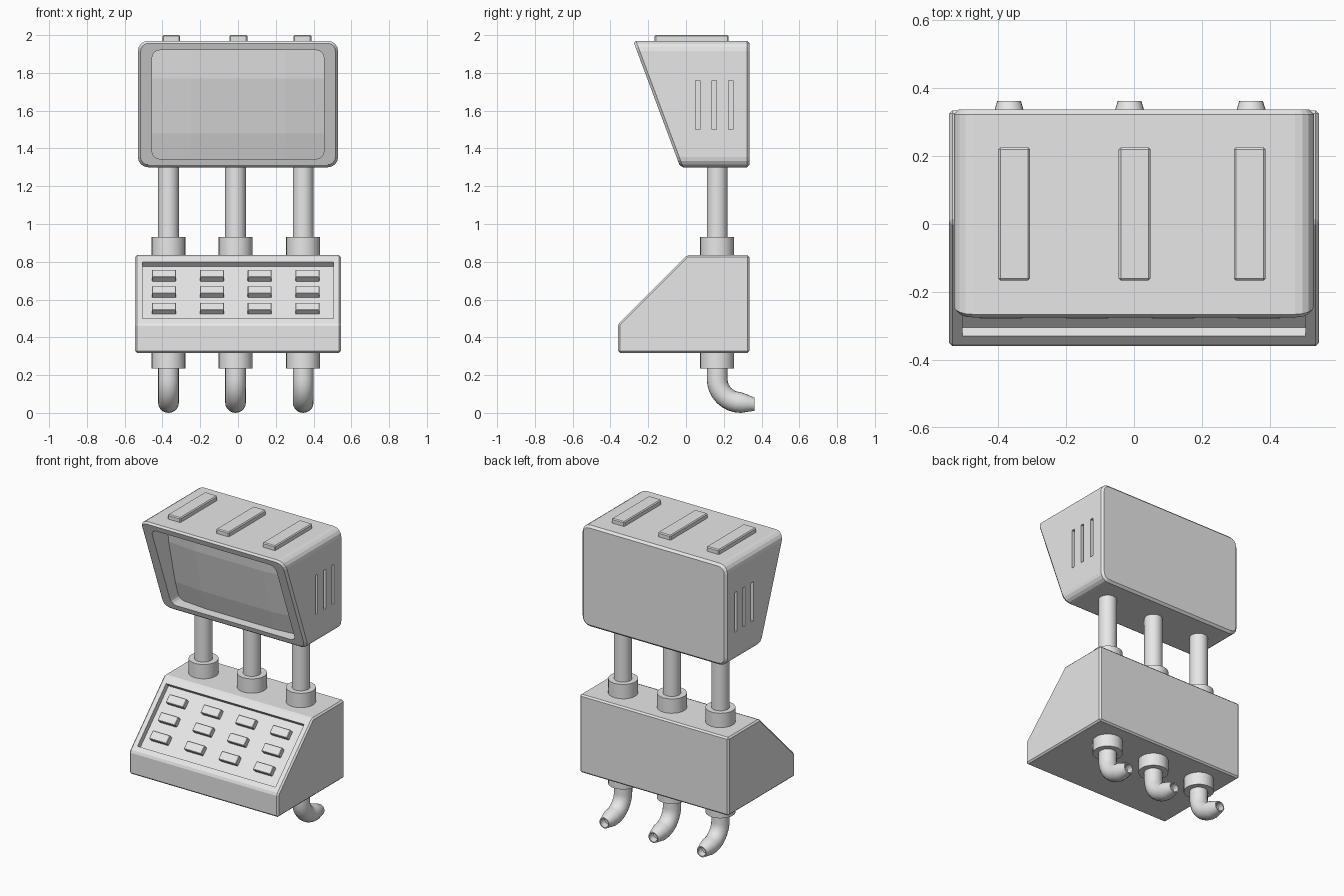
import bpy, bmesh, math
from mathutils import Vector, Matrix

cube = bpy.data.objects.get("Cube")
if cube:
    bpy.data.objects.remove(cube, do_unlink=True)

grey = bpy.data.materials.new("light_grey")
grey.use_nodes = True
grey.diffuse_color = (0.8, 0.8, 0.8, 1)
grey.node_tree.nodes["Principled BSDF"].inputs["Base Color"].default_value = (0.8, 0.8, 0.8, 1)


def finish(name, bm, smooth=False):
    bmesh.ops.recalc_face_normals(bm, faces=bm.faces)
    mesh = bpy.data.meshes.new(name)
    bm.to_mesh(mesh)
    bm.free()
    mesh.materials.append(grey)
    ob = bpy.data.objects.new(name, mesh)
    bpy.context.collection.objects.link(ob)
    if smooth:
        activate(ob)
        bpy.ops.object.shade_smooth_by_angle(angle=math.radians(40))
    return ob


def activate(ob):
    bpy.ops.object.select_all(action='DESELECT')
    ob.select_set(True)
    bpy.context.view_layer.objects.active = ob


def skin(name, rings, bevel=0, smooth=False):
    """Joins equal rings of points into a closed solid."""
    bm = bmesh.new()
    loops = [[bm.verts.new(p) for p in ring] for ring in rings]
    n = len(loops[0])
    for a, b in zip(loops, loops[1:]):
        for i in range(n):
            j = (i + 1) % n
            bm.faces.new((a[i], a[j], b[j], b[i]))
    caps = [bm.faces.new(loops[0]), bm.faces.new(loops[-1])]
    bmesh.ops.recalc_face_normals(bm, faces=bm.faces)
    if bevel:
        edges = {e for e in bm.edges if e.calc_face_angle(0) > math.radians(35)}
        edges |= {e for f in caps for e in f.edges}
        bmesh.ops.bevel(bm, geom=list(edges), offset=bevel, segments=1,
                        affect='EDGES', clamp_overlap=True)
    return finish(name, bm, smooth)


def box(name, size, matrix, bevel=0):
    bm = bmesh.new()
    bmesh.ops.create_cube(bm, size=1, matrix=Matrix.Diagonal((*size, 1)))
    if bevel:
        bmesh.ops.bevel(bm, geom=bm.edges[:], offset=bevel, segments=1, affect='EDGES')
    bm.transform(matrix)
    return finish(name, bm)


def cylinder(name, x, y, z0, z1, r):
    rings = [[(x + r * math.cos(a * math.tau / 24), y + r * math.sin(a * math.tau / 24), z)
              for a in range(24)] for z in (z0, z1)]
    return skin(name, rings, smooth=True)


def cut(target, cutter):
    cutter.hide_render = True
    activate(target)
    mod = target.modifiers.new("cut", 'BOOLEAN')
    mod.operation, mod.solver, mod.object = 'DIFFERENCE', 'EXACT', cutter
    bpy.ops.object.modifier_apply(modifier=mod.name)
    bpy.data.objects.remove(cutter, do_unlink=True)


def rounded_rect(half_w, z0, z1, r, n=4):
    pts = []
    corners = ((half_w - r, z1 - r), (r - half_w, z1 - r), (r - half_w, z0 + r), (half_w - r, z0 + r))
    for q, (cx, cz) in enumerate(corners):
        for i in range(n + 1):
            a = (q + i / n) * math.pi / 2
            pts.append((cx + r * math.cos(a), cz + r * math.sin(a)))
    return pts


# Monitor housing: rounded prism with a front that leans out at the top
outline = rounded_rect(0.53, 1.30, 1.97, 0.055)
housing = skin("monitor_housing", [
    [(x, -0.28 + 0.25 * (1.97 - z) / 0.67, z) for x, z in outline],
    [(x, 0.337, z) for x, z in outline]], bevel=0.014)
opening = rounded_rect(0.455, 1.345, 1.92, 0.04)
cut(housing, skin("opening_cutter", [[(x, y, z) for x, z in opening] for y in (-0.6, 0.07)]))

# Side vents
for side in (-1, 1):
    for y in (0.063, 0.15, 0.236):
        cut(housing, box("vent_cutter", (0.04, 0.024, 0.26),
                         Matrix.Translation((side * 0.53, y, 1.63))))

# Bulging screen
bm = bmesh.new()
rows = ((1.338, 0.02), (1.48, -0.027), (1.77, -0.095), (1.925, -0.113))
grid = [[bm.verts.new((x, y + (0.02 if abs(x) > 0.3 else 0), z))
         for x in (-0.46, -0.25, 0.25, 0.46)] for z, y in rows]
for i in range(3):
    for j in range(3):
        bm.faces.new((grid[i][j], grid[i][j + 1], grid[i + 1][j + 1], grid[i + 1][j]))
screen = finish("screen", bm)
if screen.data.polygons[4].normal.y > 0:
    screen.data.flip_normals()

# Strips on top of the monitor
for x in (-0.353, 0.002, 0.341):
    box("top_strip", (0.094, 0.392, 0.05), Matrix.Translation((x, 0.03, 1.975)), 0.006)

# Console body with a sloped front
profile = ((-0.36, 0.318), (0.335, 0.318), (0.335, 0.835), (0.005, 0.835), (-0.36, 0.47))
console = skin("console_body", [[(x, y, z) for y, z in profile] for x in (-0.545, 0.545)], bevel=0.01)


def on_slope(x, z, depth):
    """Frame on the slope: its z axis points out of the slope."""
    y = z - 0.83
    off = Vector((0, -1, 1)).normalized() * depth
    return Matrix.Translation(Vector((x, y, z)) + off) @ Matrix.Rotation(math.pi / 4, 4, 'X')


# Recessed key panel and keys
cut(console, box("panel_cutter", (1.01, 0.424, 0.07), on_slope(0, 0.65, 0.0)))
for x in (-0.392, -0.138, 0.115, 0.368):
    for z in (0.741, 0.655, 0.567):
        box("key", (0.127, 0.056, 0.04), on_slope(x, z, -0.023), 0.003)

# Posts, collars and bent pipes
PY = 0.165
for x in (-0.368, -0.013, 0.345):
    cylinder("post", x, PY, 0.90, 1.32, 0.055)
    cylinder("upper_collar", x, PY, 0.82, 0.93, 0.09)
    cylinder("lower_collar", x, PY, 0.235, 0.33, 0.09)
    bend = 0.125
    path = [(PY, 0.25, 0, 0.055)]
    for i in range(9):
        a = i / 8 * math.pi / 2
        path.append((PY + bend * (1 - math.cos(a)), 0.18 - bend * math.sin(a), a, 0.055))
    # tapered mouth, then the hollow inside
    path += [(0.335, 0.05, math.pi / 2, 0.043), (0.362, 0.046, math.pi / 2, 0.035),
             (0.362, 0.046, math.pi / 2, 0.028), (0.32, 0.05, math.pi / 2, 0.028)]
    rings = []
    for y, z, a, r in path:
        ring = []
        for k in range(20):
            t = k * math.tau / 20
            s = r * math.sin(t)
            ring.append((x + r * math.cos(t), y + s * math.cos(a), z + s * math.sin(a)))
        rings.append(ring)
    skin("bent_pipe", rings, smooth=True)
